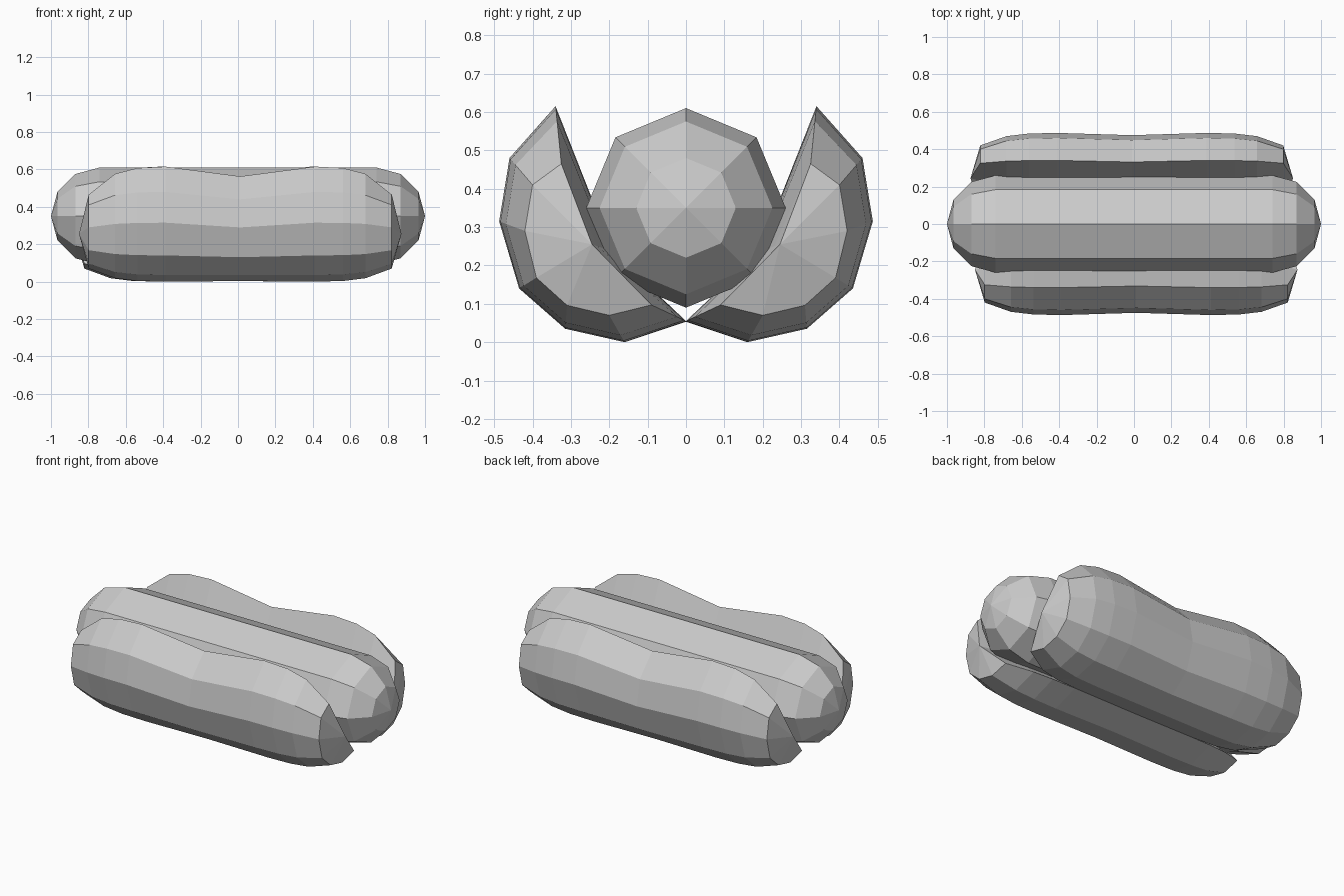
import bpy, bmesh, math
from mathutils import Vector

if "Cube" in bpy.data.objects:
    bpy.data.objects.remove(bpy.data.objects["Cube"])

grey = bpy.data.materials.new("light_grey")
grey.use_nodes = True
colour = (0.6, 0.6, 0.6, 1)
grey.diffuse_color = colour
grey.node_tree.nodes["Principled BSDF"].inputs["Base Color"].default_value = colour


def loft(name, rings, start, end):
    """Skin closed rings of equal size and close both ends with a fan to a pole."""
    bm = bmesh.new()
    loops = [[bm.verts.new(p) for p in ring] for ring in rings]
    n = len(loops[0])
    for a, b in zip(loops, loops[1:]):
        for i in range(n):
            j = (i + 1) % n
            bm.faces.new((a[i], a[j], b[j], b[i]))
    for loop, tip in ((loops[0], start), (loops[-1], end)):
        pole = bm.verts.new(tip)
        for i in range(n):
            bm.faces.new((loop[i], loop[(i + 1) % n], pole))
    bmesh.ops.recalc_face_normals(bm, faces=bm.faces)
    mesh = bpy.data.meshes.new(name)
    bm.to_mesh(mesh)
    bm.free()
    mesh.materials.append(grey)
    ob = bpy.data.objects.new(name, mesh)
    bpy.context.collection.objects.link(ob)
    return ob


# Sausage: eight-sided capsule
R, MID = 0.26, 0.35
stations = []
for deg in (30, 60, 90):
    a = math.radians(deg)
    stations.append((1 - R + R * math.cos(a), R * math.sin(a)))
stations += [(-x, r) for x, r in reversed(stations)]
rings = [[(x, r * math.sin(k * math.pi / 4), MID + r * math.cos(k * math.pi / 4))
          for k in range(8)] for x, r in stations]
loft("sausage", rings, (1, 0, MID), (-1, 0, MID))

# Bun half: rounded outside, creased inside, given as (y, z) sections
full = [(.34, .615), (.46, .48), (.487, .315), (.435, .14),
        (.315, .035), (.16, 0), (0, .055), (.19, .235)]
tip = [(.325, .465), (.4, .41), (.42, .29), (.39, .168),
       (.31, .096), (.2, .07), (.09, .097), (.23, .25)]


def blend(t):
    return [(a[0] + (b[0] - a[0]) * t, a[1] + (b[1] - a[1]) * t)
            for a, b in zip(full, tip)]


half = [(.81, tip), (.67, blend(.26)), (.55, blend(.05)), (.4, full)]
saddle = [(y * .975, z * .91 + .003) for y, z in full]
sections = half + [(0, saddle)] + [(-x, s) for x, s in reversed(half)]

for name, turn in (("back_bun_half", 0), ("front_bun_half", math.pi)):
    shift = -.012
    bun = loft(name, [[(x + shift, y, z) for y, z in s] for x, s in sections],
               (.862 + shift, .245, .255), (-.862 + shift, .245, .255))
    bun.rotation_euler.z = turn
